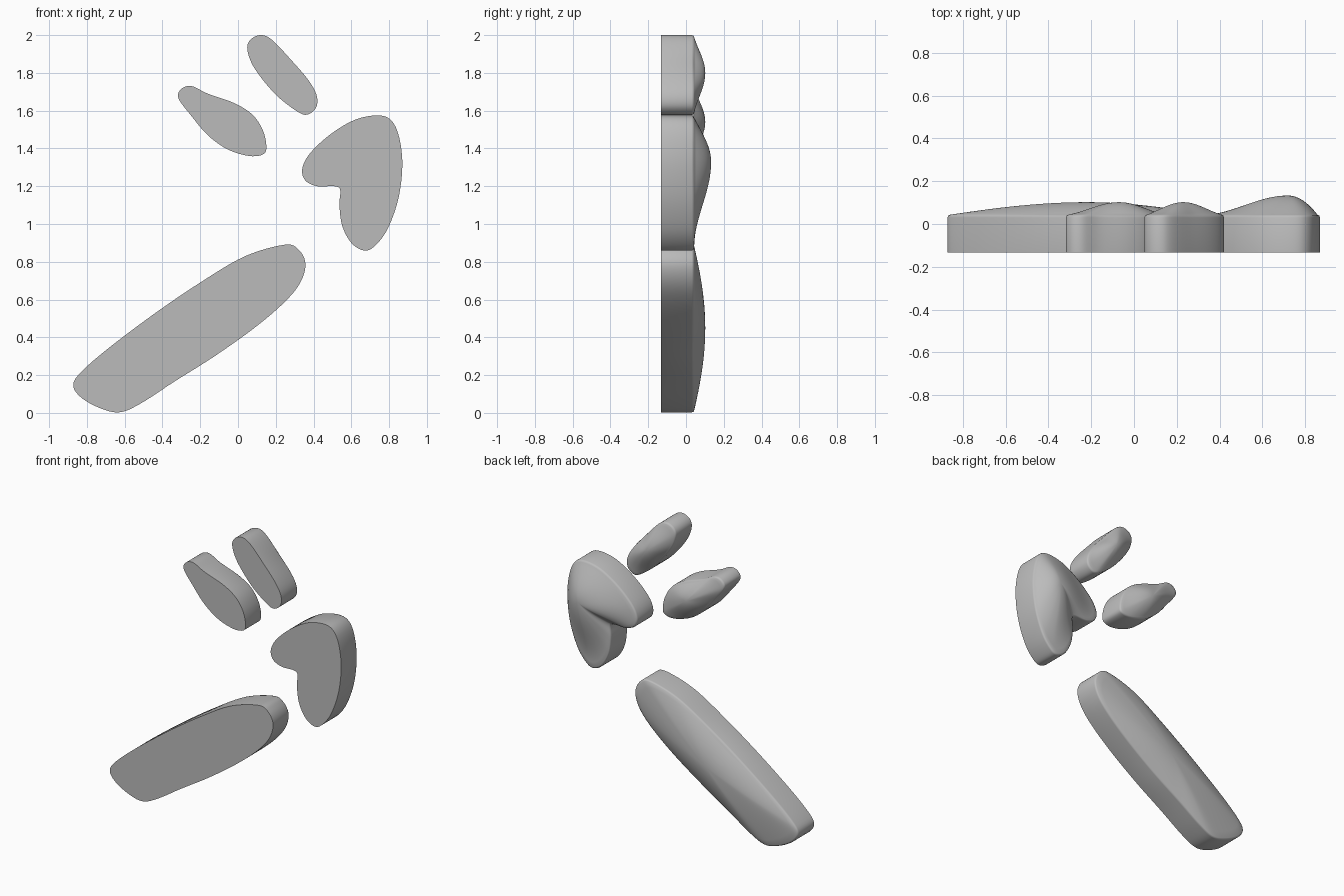
import bpy
import bmesh
from math import radians, cos, pi
from mathutils import Vector

cube = bpy.data.objects.get("Cube")
if cube:
    bpy.data.objects.remove(cube, do_unlink=True)

FRONT, WALL_TOP, RIM = -0.133, 0.03, 0.043
BEVEL = 0.012
STEPS = 6      # spline samples between outline points
RINGS = 14     # rings across each dome

grey = bpy.data.materials.new("plain grey")
grey.use_nodes = True
colour = (0.5, 0.5, 0.5, 1)
grey.diffuse_color = colour
grey.node_tree.nodes["Principled BSDF"].inputs["Base Color"].default_value = colour


def closed_spline(points):
    """Smooth closed curve passing through every outline point."""
    pts = [Vector(p) for p in points]
    count = len(pts)
    result = []
    for i in range(count):
        a, b, c, d = (pts[(i + k) % count] for k in (-1, 0, 1, 2))
        for s in range(STEPS):
            t = s / STEPS
            result.append(b + (c - a) * (t / 2)
                          + (2 * a - 5 * b + 4 * c - d) * (t * t / 2)
                          + (3 * b - a - 3 * c + d) * (t ** 3 / 2))
    return result


def make_pad(name, centre, peak, flare, outline):
    """Flat-fronted pad with a straight wall and a domed back."""
    centre = Vector(centre)
    rays = [p - centre for p in closed_spline(outline)]
    lengths = [r.length for r in rays]
    shortest, longest = min(lengths), max(lengths)
    bm = bmesh.new()

    def add_ring(place):
        ring = []
        for ray, length in zip(rays, lengths):
            scale, y = place(length)
            p = centre + ray * scale
            ring.append(bm.verts.new((p.x, y, p.y)))
        return ring

    def dome(t):
        # Long rays flare out gently at the rim, short rays stay round
        def place(length):
            weight = flare * (length - shortest) / (longest - shortest)
            bell = (1 + cos(pi * t)) / 2
            height = weight * bell + (1 - weight) * (1 - t * t)
            return t * (1 - BEVEL / length), RIM + (peak - RIM) * height
        return place

    # Wall, rounded rim and dome
    rings = [add_ring(lambda length: (1, FRONT)),
             add_ring(lambda length: (1, WALL_TOP)),
             add_ring(lambda length: (1 - BEVEL * 0.3 / length, RIM - 0.004))]
    rings += [add_ring(dome(1 - k / RINGS)) for k in range(RINGS)]
    count = len(rays)
    for low, high in zip(rings, rings[1:]):
        for i in range(count):
            j = (i + 1) % count
            bm.faces.new((low[i], low[j], high[j], high[i]))

    # Dome tip and flat front
    tip = bm.verts.new((centre.x, peak, centre.y))
    for i in range(count):
        bm.faces.new((rings[-1][i], rings[-1][(i + 1) % count], tip))
    bm.faces.new(rings[0])
    bmesh.ops.recalc_face_normals(bm, faces=bm.faces)

    mesh = bpy.data.meshes.new(name)
    bm.to_mesh(mesh)
    bm.free()
    mesh.materials.append(grey)
    pad = bpy.data.objects.new(name, mesh)
    bpy.context.collection.objects.link(pad)
    bpy.ops.object.select_all(action="DESELECT")
    pad.select_set(True)
    bpy.context.view_layer.objects.active = pad
    bpy.ops.object.shade_smooth_by_angle(angle=radians(50))


# Two small pads at the top
make_pad("upper_small_pad", (.23, 1.8), .102, .6, [
    (.12, 2), (.18, 1.975), (.28, 1.87), (.37, 1.765), (.415, 1.685),
    (.415, 1.62), (.37, 1.58), (.315, 1.595), (.2, 1.685), (.09, 1.82),
    (.05, 1.92), (.065, 1.975)])

make_pad("lower_small_pad", (-.07, 1.54), .102, .6, [
    (-.245, 1.73), (-.16, 1.69), (-.02, 1.64), (.075, 1.58), (.13, 1.5),
    (.15, 1.415), (.135, 1.37), (.06, 1.36), (-.055, 1.395), (-.16, 1.47),
    (-.245, 1.57), (-.315, 1.665), (-.3, 1.715)])

# Notched pad on the left side
make_pad("heart_pad", (.72, 1.33), .133, 1, [
    (.737, 1.575), (.81, 1.55), (.853, 1.46), (.87, 1.31), (.848, 1.13),
    (.79, .97), (.72, .88), (.665, .86), (.6, .9), (.552, .99),
    (.537, 1.1), (.541, 1.18), (.51, 1.2), (.42, 1.2), (.357, 1.23),
    (.34, 1.29), (.378, 1.37), (.483, 1.47), (.615, 1.55)])

# Long pad at the bottom
make_pad("long_pad", (-.22, .45), .102, .15, [
    (.245, .89), (.32, .865), (.357, .79), (.33, .69), (.245, .585),
    (.087, .45), (-.124, .3), (-.335, .167), (-.515, .05), (-.63, .003),
    (-.742, .03), (-.837, .087), (-.872, .15), (-.827, .22), (-.68, .347),
    (-.44, .527), (-.2, .69), (.034, .828)])
